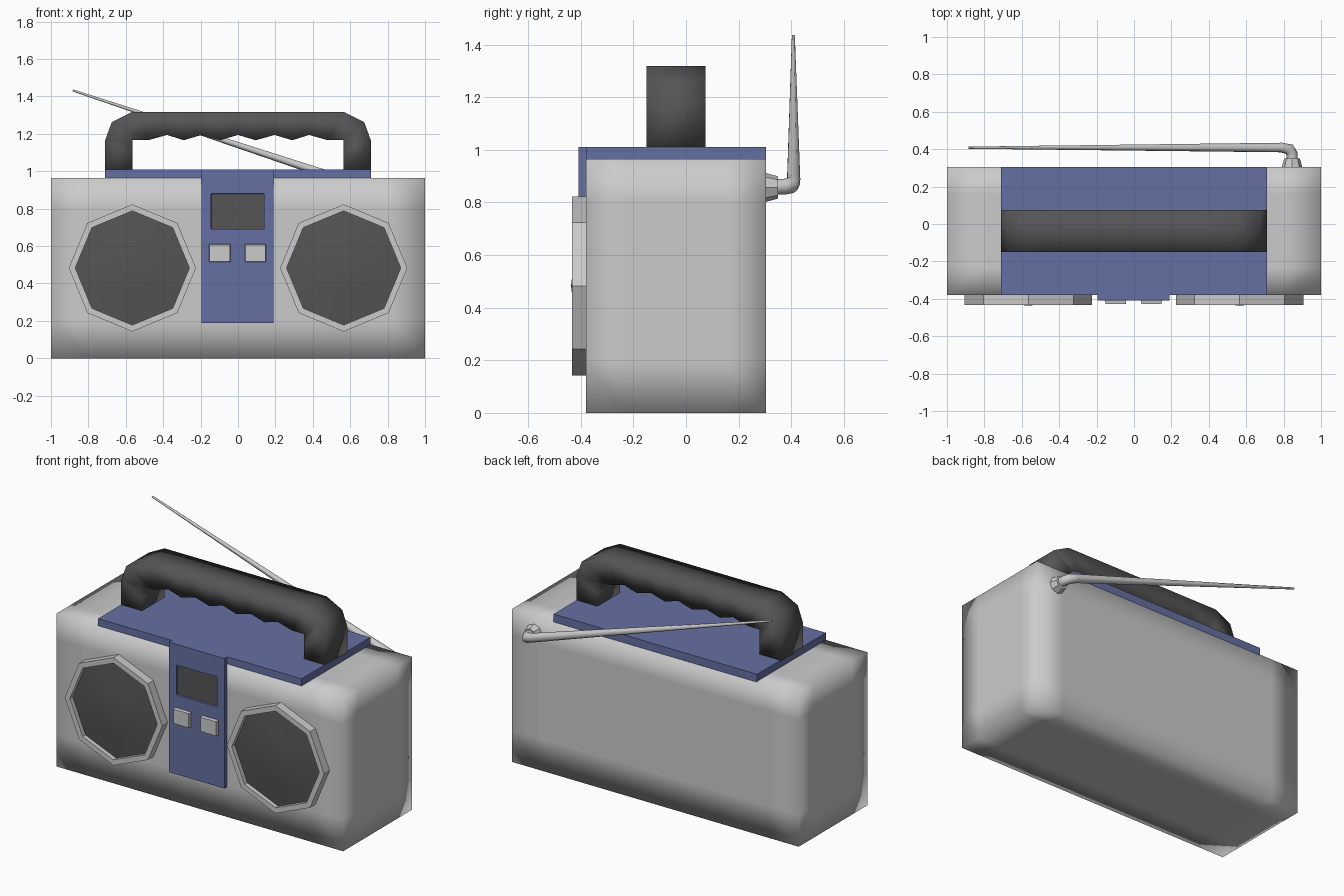
import bpy, bmesh, math
from mathutils import Matrix, Vector

if "Cube" in bpy.data.objects:
    bpy.data.objects.remove(bpy.data.objects["Cube"])


def material(name, rgb):
    m = bpy.data.materials.new(name)
    m.diffuse_color = (*rgb, 1)
    m.use_nodes = True
    m.node_tree.nodes["Principled BSDF"].inputs["Base Color"].default_value = m.diffuse_color
    return m


BLUE = material("blue_plastic", (0.13, 0.16, 0.36))
DARK = material("dark_plastic", (0.09, 0.09, 0.09))


def finish(name, bm, mats=(), smooth=False):
    bmesh.ops.recalc_face_normals(bm, faces=bm.faces[:])
    for f in bm.faces:
        f.smooth = smooth
    me = bpy.data.meshes.new(name)
    bm.to_mesh(me)
    bm.free()
    ob = bpy.data.objects.new(name, me)
    bpy.context.collection.objects.link(ob)
    for m in mats:
        me.materials.append(m)
    return ob


def box(lo, hi, cuts=((), (), ())):
    """Box between two corners, with loop cuts at the given x, y, z values."""
    lo, hi = Vector(lo), Vector(hi)
    bm = bmesh.new()
    bmesh.ops.create_cube(bm, size=1, matrix=Matrix.Translation((lo + hi) / 2)
                          @ Matrix.Diagonal((*(hi - lo), 1)))
    for axis, values in enumerate(cuts):
        for v in values:
            co, no = Vector(), Vector()
            co[axis], no[axis] = v, 1
            bmesh.ops.bisect_plane(bm, geom=bm.verts[:] + bm.edges[:] + bm.faces[:],
                                   plane_co=co, plane_no=no)
    return bm


def loft(bm, rings, closed=True):
    """Skin a list of equal-length point rings with quads."""
    rows = [[bm.verts.new(p) for p in r] for r in rings]
    n = len(rows[0])
    for a, b in zip(rows, rows[1:]):
        for i in range(n):
            bm.faces.new((a[i], a[(i + 1) % n], b[(i + 1) % n], b[i]))
    return rows


# Case: square edges, softly shaded across wide border loops
finish("case", box((-1, -0.38, 0), (1, 0.305, 0.965),
                   ((-0.8, 0.8), (-0.23, 0.16), (0.2, 0.8))), smooth=True)

# Top plate
finish("top_plate", box((-0.71, -0.38, 0.96), (0.71, 0.305, 1.01)), [BLUE])

# Control panel with a sunken display
bm = box((-0.195, -0.408, 0.19), (0.19, -0.375, 1.01),
         ((-0.145, 0.14), (), (0.69, 0.88)))
bm.faces.ensure_lookup_table()
screen = min(bm.faces, key=lambda f: (f.calc_center_median()
                                      - Vector((0, -0.408, 0.785))).length)
bmesh.ops.inset_region(bm, faces=[screen], thickness=0.003, depth=-0.01)
screen.material_index = 1
finish("control_panel", bm, [BLUE, DARK])

# Buttons with slightly tapered fronts
for side, x in (("left", -0.098), ("right", 0.093)):
    bm = box((x - 0.058, -0.428, 0.513), (x + 0.058, -0.40, 0.611))
    for v in bm.verts:
        if v.co.y < -0.42:
            v.co.x += math.copysign(0.004, x - v.co.x)
            v.co.z += math.copysign(0.004, 0.562 - v.co.z)
    finish(side + "_button", bm)

# Speakers: octagonal rim around a shallow dark cone
for side, cx in (("left", -0.565), ("right", 0.565)):
    def octagon(r, y):
        return [(cx + r * math.sin(i * math.pi / 4), y,
                 0.483 + r * math.cos(i * math.pi / 4)) for i in range(8)]
    bm = bmesh.new()
    loft(bm, [octagon(0.34, -0.375), octagon(0.34, -0.433),
              octagon(0.305, -0.433), octagon(0.305, -0.40)])
    finish(side + "_speaker_rim", bm)
    bm = bmesh.new()
    rows = loft(bm, [octagon(0.305, -0.405), octagon(0.15, -0.42)])
    tip = bm.verts.new((cx, -0.437, 0.483))
    for i in range(8):
        bm.faces.new((rows[1][i], rows[1][(i + 1) % 8], tip))
    finish(side + "_speaker_cone", bm, [DARK], smooth=True)

# Carry handle: outer and inner profile pairs (half), mirrored and given depth
half = [((0.71, 1.005), (0.565, 1.005)), ((0.71, 1.166), (0.565, 1.09)),
        ((0.675, 1.262), (0.565, 1.166)), ((0.565, 1.318), (0.48, 1.166)),
        ((0.38, 1.318), (0.38, 1.194)), ((0.29, 1.318), (0.29, 1.166)),
        ((0.195, 1.318), (0.195, 1.194)), ((0.095, 1.318), (0.095, 1.166)),
        ((0, 1.318), (0, 1.194))]
pairs = half + [((-o[0], o[1]), (-i[0], i[1])) for o, i in half[-2::-1]]
ys = (-0.15, -0.0375, 0.075)
bm = bmesh.new()
rows = loft(bm, [[(o[0], y, o[1]) for y in ys] + [(i[0], y, i[1]) for y in ys[::-1]]
                 for o, i in pairs])
for end in (rows[0], rows[-1]):
    bm.faces.new(end)
finish("carry_handle", bm, [DARK], smooth=True)

# Antenna mount on the back
bm = bmesh.new()
rows = loft(bm, [[(0.845 + r * math.cos(i * math.pi / 4), y,
                   0.857 + r * math.sin(i * math.pi / 4)) for i in range(8)]
                 for r, y in ((0.056, 0.30), (0.042, 0.35))])
bm.faces.new(rows[-1])
finish("antenna_mount", bm)

# Antenna: bent, tapering rod
curve = bpy.data.curves.new("antenna", "CURVE")
curve.dimensions = "3D"
curve.bevel_depth = 1
curve.bevel_resolution = 2
curve.use_fill_caps = True
path = [((0.845, 0.34, 0.86), 0.03), ((0.845, 0.375, 0.86), 0.03),
        ((0.83, 0.4, 0.865), 0.031), ((0.785, 0.409, 0.88), 0.027),
        ((-0.883, 0.408, 1.432), 0.006)]
spline = curve.splines.new("POLY")
spline.points.add(len(path) - 1)
for p, (co, r) in zip(spline.points, path):
    p.co = (*co, 1)
    p.radius = r
spline.use_smooth = True
bpy.context.collection.objects.link(bpy.data.objects.new("antenna", curve))
